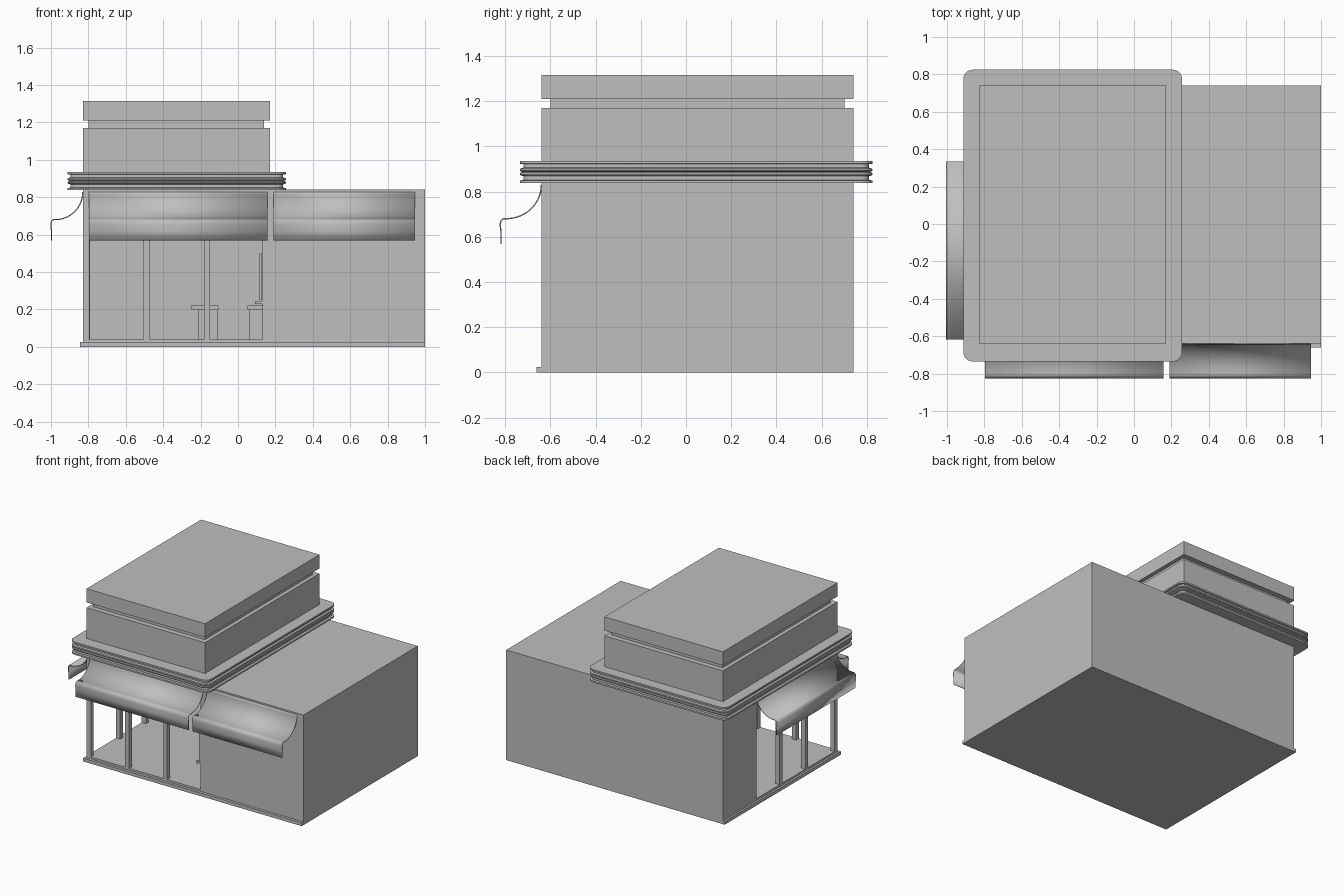
import bpy, bmesh, math

cube = bpy.data.objects.get("Cube")
if cube:
    bpy.data.objects.remove(cube, do_unlink=True)

# Single plain material
grey = bpy.data.materials.new("plain grey")
grey.use_nodes = True
colour = (0.52, 0.52, 0.52, 1)
grey.diffuse_color = colour
grey.node_tree.nodes["Principled BSDF"].inputs["Base Color"].default_value = colour


def finish(name, bm):
    bmesh.ops.recalc_face_normals(bm, faces=bm.faces)
    mesh = bpy.data.meshes.new(name)
    bm.to_mesh(mesh)
    bm.free()
    mesh.materials.append(grey)
    ob = bpy.data.objects.new(name, mesh)
    bpy.context.collection.objects.link(ob)
    return ob


def box(name, x, y, z):
    """Box from (low, high) ranges on each axis."""
    bm = bmesh.new()
    bmesh.ops.create_cube(bm, size=1)
    for v in bm.verts:
        for i, (lo, hi) in enumerate((x, y, z)):
            v.co[i] = lo if v.co[i] < 0 else hi
    return finish(name, bm)


def smooth(ob):
    bpy.ops.object.select_all(action='DESELECT')
    ob.select_set(True)
    bpy.context.view_layer.objects.active = ob
    bpy.ops.object.shade_smooth_by_angle(angle=math.radians(35))


LEFT, SHOP, RIGHT = -0.83, 0.17, 1.0
FRONT, BACK, ROOF = -0.64, 0.74, 0.84
SIDE_END = 0.335

# Ground floor shell, open at the front corner
box("base_slab", (LEFT - 0.015, RIGHT), (FRONT - 0.02, BACK), (0, 0.025))
box("shop_floor", (LEFT, SHOP), (FRONT, BACK), (0.02, 0.04))
box("annex_block", (SHOP, RIGHT), (FRONT, BACK), (0.02, ROOF))
box("shop_ceiling", (LEFT, SHOP), (FRONT, BACK), (0.815, ROOF))
box("back_wall", (LEFT, SHOP), (BACK - 0.04, BACK), (0.03, 0.82))
box("side_wall", (LEFT, LEFT + 0.04), (SIDE_END, BACK - 0.04), (0.03, 0.82))

# Window posts along the front and the side
for i, (a, b) in enumerate([(-0.83, -0.795), (-0.505, -0.47),
                            (-0.182, -0.15), (0.13, 0.17)]):
    box(f"front_post_{i}", (a, b), (FRONT, FRONT + 0.035), (0.03, 0.82))
for i, y in enumerate((-0.27, 0.04)):
    box(f"side_post_{i}", (LEFT, LEFT + 0.035), (y - 0.016, y + 0.016), (0.03, 0.82))

# Upper storey with a recessed band
box("upper_storey", (LEFT, SHOP), (FRONT, BACK), (ROOF, 1.17))
box("recessed_band", (LEFT + 0.03, SHOP - 0.03), (FRONT + 0.04, BACK - 0.04), (1.16, 1.22))
box("roof_block", (LEFT, SHOP), (FRONT, BACK), (1.21, 1.315))


# Moulded cornice: rounded rectangle lofted through a stepped profile
def cornice():
    bm = bmesh.new()
    x0, x1, y0, y1, r = -0.912, 0.257, -0.735, 0.825, 0.05
    profile = [(0, 0.837), (0, 0.849), (0.016, 0.851), (0.016, 0.868),
               (0.003, 0.872), (0, 0.878), (0.003, 0.884), (0.012, 0.887),
               (0.003, 0.890), (0, 0.896), (0.003, 0.902), (0.016, 0.906),
               (0.016, 0.921), (0, 0.923), (0, 0.935)]
    centres = [(x1 - r, y1 - r), (x0 + r, y1 - r), (x0 + r, y0 + r), (x1 - r, y0 + r)]
    rings = []
    for inset, z in profile:
        ring = []
        for q, (cx, cy) in enumerate(centres):
            for s in range(7):
                a = math.pi / 2 * (q + s / 6)
                ring.append(bm.verts.new((cx + (r - inset) * math.cos(a),
                                          cy + (r - inset) * math.sin(a), z)))
        rings.append(ring)
    for low, high in zip(rings, rings[1:]):
        for i in range(len(low)):
            j = (i + 1) % len(low)
            bm.faces.new((low[i], low[j], high[j], high[i]))
    bm.faces.new(rings[0])
    bm.faces.new(rings[-1])
    smooth(finish("cornice", bm))


cornice()


# Awnings: swept thin sheet with a hanging valance
def awning(name, start, end, place):
    sheet = []
    for s in range(15):
        a = math.pi / 2 * s / 14
        sheet.append((0.155 * (1 - math.cos(a)), 0.828 - 0.148 * math.sin(a)))
    sheet += [(0.170, 0.679), (0.178, 0.672), (0.182, 0.655), (0.178, 0.62), (0.178, 0.568)]
    bm = bmesh.new()
    rows = [[bm.verts.new(place(t, out, z)) for t in (start, end)] for out, z in sheet]
    for p, q in zip(rows, rows[1:]):
        bm.faces.new((p[0], p[1], q[1], q[0]))
    ob = finish(name, bm)
    mod = ob.modifiers.new("thickness", 'SOLIDIFY')
    mod.thickness = 0.006
    mod.offset = 0
    smooth(ob)


def on_front(t, out, z):
    return (t, FRONT - out, z)


def on_side(t, out, z):
    return (LEFT - 0.94 * out, t, z)


awning("shop_awning", -0.797, 0.157, on_front)
awning("annex_awning", 0.19, 0.947, on_front)
awning("side_awning", -0.618, 0.333, on_side)

# Counters inside the shop
box("counter_body", (-0.215, -0.107), (0.05, 0.45), (0.04, 0.2))
box("counter_top", (-0.25, -0.105), (0.03, 0.47), (0.2, 0.22))
box("wall_counter_body", (0.06, 0.17), (0.05, 0.45), (0.04, 0.2))
box("wall_counter_top", (0.05, 0.17), (0.03, 0.47), (0.2, 0.22))

# Door handle beside the last post
box("door_handle", (0.115, 0.127), (FRONT + 0.005, FRONT + 0.017), (0.25, 0.5))
box("handle_bracket", (0.09, 0.135), (FRONT + 0.005, FRONT + 0.02), (0.228, 0.246))
